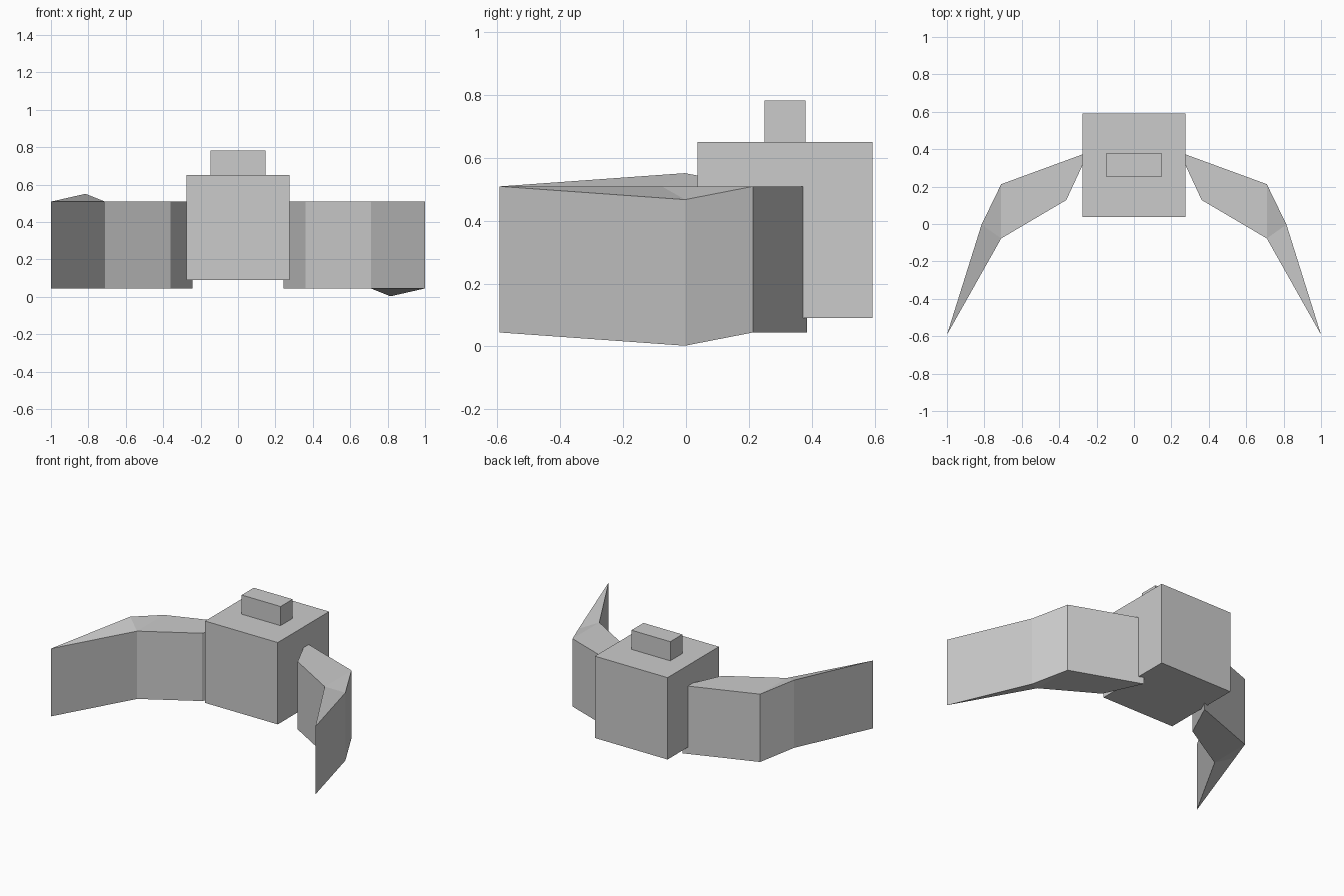
import bpy, bmesh
from mathutils import Vector

if "Cube" in bpy.data.objects:
    bpy.data.objects.remove(bpy.data.objects["Cube"])


def box(name, lo, hi):
    lo, hi = Vector(lo), Vector(hi)
    bm = bmesh.new()
    bmesh.ops.create_cube(bm, size=1)
    for v in bm.verts:
        v.co = (lo + hi) / 2 + v.co * (hi - lo)
    return finish(name, bm)


def finish(name, bm):
    bmesh.ops.recalc_face_normals(bm, faces=bm.faces)
    mesh = bpy.data.meshes.new(name)
    bm.to_mesh(mesh)
    bm.free()
    obj = bpy.data.objects.new(name, mesh)
    bpy.context.collection.objects.link(obj)
    return obj


# Central body and the small block on its top
box("body", (-0.275, 0.037, 0.09), (0.275, 0.592, 0.65))
box("top_block", (-0.147, 0.25, 0.38 + 0.27), (0.147, 0.38, 0.781))

# Arm outline seen from above, with the height offset of each corner
MID, HALF = 0.2765, 0.232
OUTLINE = [(0.243, 0.384, 0), (0.71, 0.213, 0), (0.815, -0.003, -0.042),
           (1.0, -0.592, 0), (0.71, -0.077, 0), (0.362, 0.128, 0)]
PANELS = [(0, 1, 4, 5), (1, 2, 4), (2, 3, 4)]


def arm(name, side):
    # The left arm is the right one turned half over, so its bend rises
    bm = bmesh.new()
    low, high = [[bm.verts.new((side * x, y, MID + side * dz + h))
                  for x, y, dz in OUTLINE] for h in (-HALF, HALF)]
    for panel in PANELS:
        for ring in (low, high):
            bm.faces.new([ring[i] for i in panel])
    for i in range(len(OUTLINE)):
        j = (i + 1) % len(OUTLINE)
        bm.faces.new((low[i], low[j], high[j], high[i]))
    return finish(name, bm)


arm("right_arm", 1)
arm("left_arm", -1)
